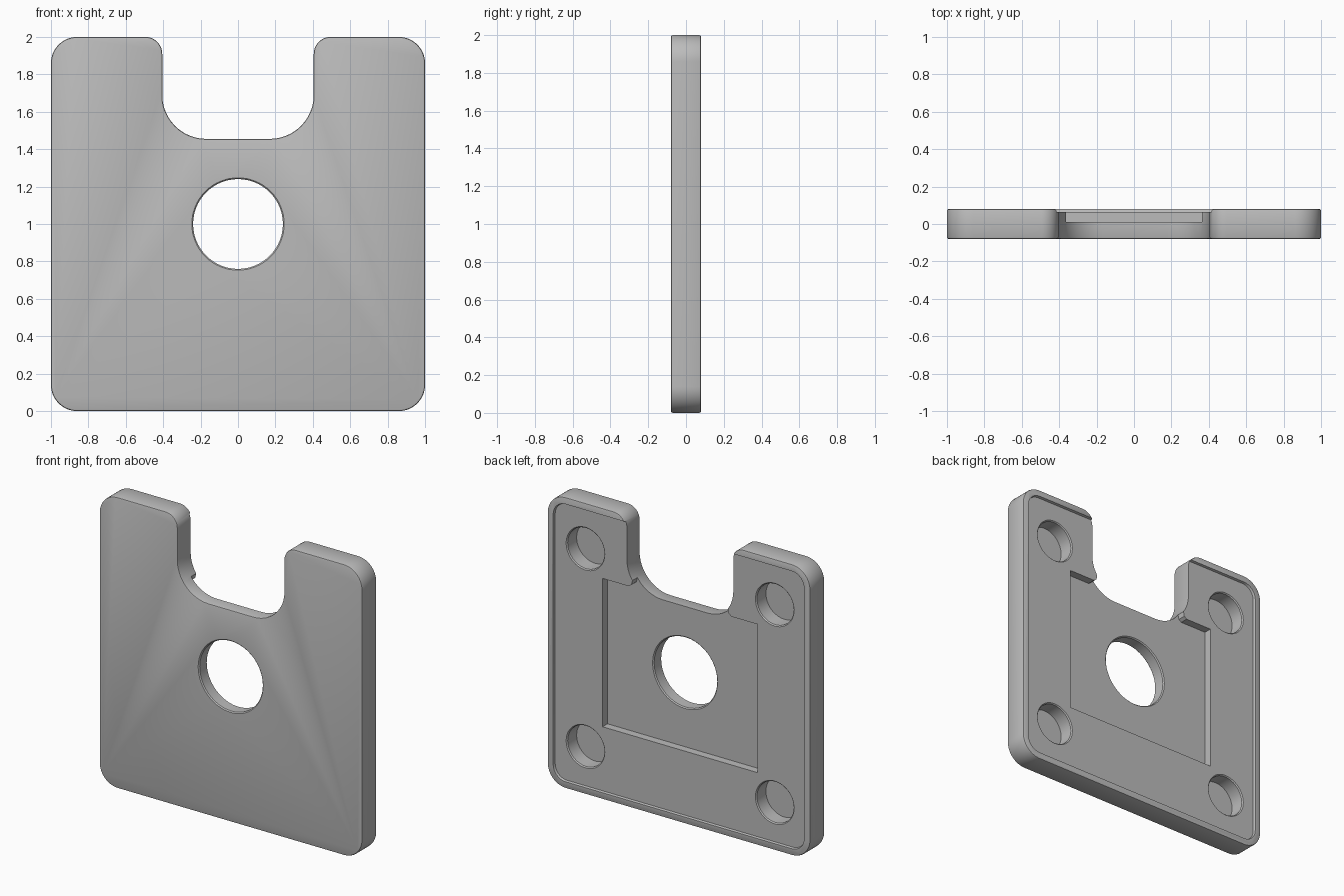
import bpy, bmesh, math
from mathutils import Vector

cube = bpy.data.objects.get("Cube")
if cube:
    bpy.data.objects.remove(cube, do_unlink=True)

grey = bpy.data.materials.new("plain grey")
grey.use_nodes = True
colour = (0.5, 0.5, 0.5, 1)
grey.diffuse_color = colour
grey.node_tree.nodes["Principled BSDF"].inputs["Base Color"].default_value = colour

BACK, FLOOR, POCKET, FRONT = 0.08, 0.064, 0.01, -0.08


def rounded(corners, steps=12):
    """Outline from right-angled (x, z, radius) corners."""
    pts = []
    n = len(corners)
    for i, (x, z, r) in enumerate(corners):
        p = Vector((x, z))
        to_prev = (Vector(corners[i - 1][:2]) - p).normalized()
        to_next = (Vector(corners[(i + 1) % n][:2]) - p).normalized()
        centre = p + r * (to_prev + to_next)
        for k in range(steps + 1):
            t = math.pi / 2 * k / steps
            pts.append(centre - r * (to_next * math.cos(t) + to_prev * math.sin(t)))
    return pts


def circle(x, z, r, n=64):
    return [Vector((x + r * math.cos(2 * math.pi * k / n),
                    z + r * math.sin(2 * math.pi * k / n))) for k in range(n)]


def loft(name, layers):
    """Solid through (y, outline) layers."""
    bm = bmesh.new()
    rings = [[bm.verts.new((p.x, y, p.y)) for p in pts] for y, pts in layers]
    n = len(rings[0])
    bm.faces.new(rings[0])
    bm.faces.new(rings[-1])
    for a, b in zip(rings, rings[1:]):
        for i in range(n):
            j = (i + 1) % n
            bm.faces.new((a[i], a[j], b[j], b[i]))
    bmesh.ops.recalc_face_normals(bm, faces=bm.faces)
    mesh = bpy.data.meshes.new(name)
    bm.to_mesh(mesh)
    bm.free()
    mesh.materials.append(grey)
    ob = bpy.data.objects.new(name, mesh)
    bpy.context.collection.objects.link(ob)
    return ob


def apply(mod):
    bpy.context.view_layer.objects.active = plate
    bpy.ops.object.modifier_apply(modifier=mod.name)


def cut(cutter):
    mod = plate.modifiers.new("cut", 'BOOLEAN')
    mod.operation = 'DIFFERENCE'
    mod.solver = 'EXACT'
    mod.object = cutter
    apply(mod)
    bpy.data.objects.remove(cutter, do_unlink=True)


# Plate with a rounded notch in the top edge
half = [(0.405, 1.455, 0.235), (0.405, 2, 0.09), (1, 2, 0.14), (1, 0, 0.14)]
outline = rounded(half + [(-x, z, r) for x, z, r in reversed(half)])
plate = loft("plate", [(FRONT, outline), (BACK, outline)])
bevel = plate.modifiers.new("edge", 'BEVEL')
bevel.width = 0.009
bevel.segments = 2
bevel.limit_method = 'ANGLE'
bevel.angle_limit = math.radians(60)
apply(bevel)


# Shallow recess on the back, leaving a thin rim
def recess(s, r):
    return rounded([(s, 1 - s, r), (s, 1 + s, r), (-s, 1 + s, r), (-s, 1 - s, r)])


cut(loft("recess", [(FLOOR, recess(0.95, 0.09)), (BACK + 0.02, recess(0.96, 0.1))]))

# Deeper pocket, flared where it opens into the notch
right = [(0.59, 0.49), (0.59, 1.51), (0.39, 1.51), (0.37, 1.525), (0.362, 1.56)]
pocket = [Vector(p) for p in right + [(-x, z) for x, z in reversed(right)]]
cut(loft("pocket", [(POCKET, pocket), (BACK + 0.02, pocket)]))

# Central through hole with chamfered rims
c = 0.007
hole = [(FRONT - c, 0.24 + 2 * c), (FRONT + c, 0.24), (POCKET - c, 0.24), (POCKET + c, 0.24 + 2 * c)]
cut(loft("hole", [(y, circle(0, 1, r)) for y, r in hole]))

# Four blind round sockets with chamfered rims
socket = [(-0.04, 0.14), (FLOOR - c, 0.14), (FLOOR + c, 0.14 + 2 * c)]
for sx in (-1, 1):
    for sz in (-1, 1):
        cut(loft("socket", [(y, circle(sx * 0.72, 1 + sz * 0.68, r, 48)) for y, r in socket]))

bpy.ops.object.select_all(action='DESELECT')
plate.select_set(True)
bpy.context.view_layer.objects.active = plate
bpy.ops.object.shade_smooth_by_angle(angle=math.radians(30))
